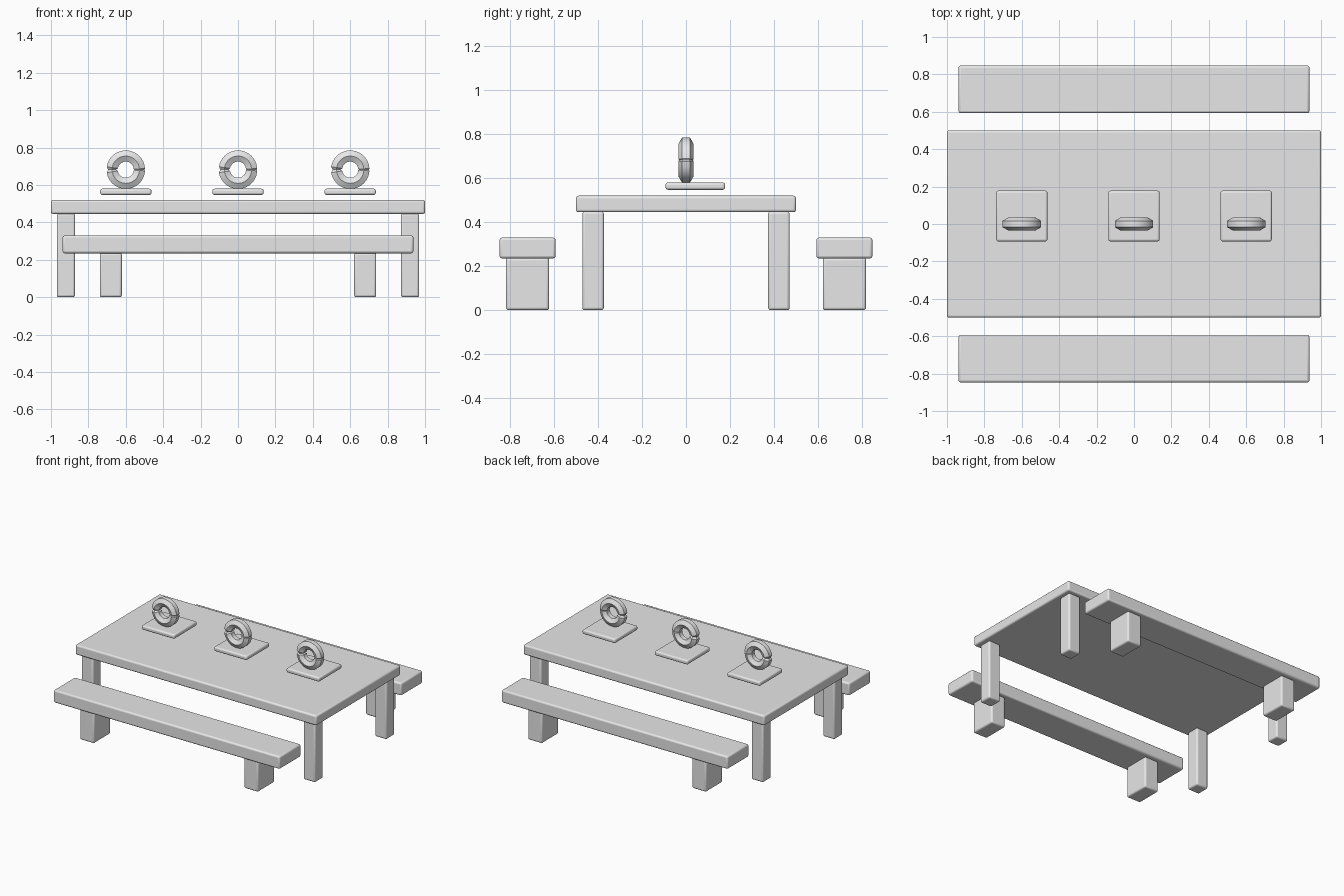
import bpy, bmesh, math

if "Cube" in bpy.data.objects:
    bpy.data.objects.remove(bpy.data.objects["Cube"])

grey = bpy.data.materials.new("plain grey")
grey.diffuse_color = (0.8, 0.8, 0.8, 1)
grey.use_nodes = True
grey.node_tree.nodes["Principled BSDF"].inputs["Base Color"].default_value = grey.diffuse_color


def finish(name, bm):
    bmesh.ops.recalc_face_normals(bm, faces=bm.faces)
    mesh = bpy.data.meshes.new(name)
    bm.to_mesh(mesh)
    bm.free()
    mesh.materials.append(grey)
    obj = bpy.data.objects.new(name, mesh)
    bpy.context.collection.objects.link(obj)
    bpy.ops.object.select_all(action='DESELECT')
    obj.select_set(True)
    bpy.context.view_layer.objects.active = obj
    bpy.ops.object.shade_smooth_by_angle(angle=math.radians(35))
    return obj


def box(name, x, y, z, bevel=0.012):
    """Bevelled box from (min, max) ranges."""
    bm = bmesh.new()
    bmesh.ops.create_cube(bm, size=1)
    for v in bm.verts:
        v.co = [(r[0] + r[1]) / 2 + c * (r[1] - r[0]) for c, r in zip(v.co, (x, y, z))]
    obj = finish(name, bm)
    mod = obj.modifiers.new("soft edges", 'BEVEL')
    mod.width, mod.segments = bevel, 3
    return obj


def around(c, half):
    return (c - half, c + half)


def ring(name, cx, cz, major=0.073, minor=0.0347, steps=40, sides=6):
    """Upright six-sided ring with a crease on its left and a fine nick on its right."""
    bm = bmesh.new()
    loops = []
    for i in range(steps):
        a = 2 * math.pi * i / steps
        s = {0: 0.88, steps // 2: 0.7}.get(i, 1.0)
        # Neighbours are drawn in to keep the creases narrow
        if i in (1, steps - 1):
            a *= 1 if i > 1 else 0.4
        if i == steps - 1:
            a = 2 * math.pi - 0.4 * 2 * math.pi / steps
        loop = []
        for j in range(sides):
            b = 2 * math.pi * (j + 0.5) / sides
            r = major + s * minor * math.cos(b)
            loop.append(bm.verts.new((cx + r * math.cos(a), s * minor * math.sin(b),
                                      cz + r * math.sin(a))))
        loops.append(loop)
    for i in range(steps):
        p, q = loops[i], loops[(i + 1) % steps]
        for j in range(sides):
            k = (j + 1) % sides
            bm.faces.new((p[j], p[k], q[k], q[j]))
    return finish(name, bm)


# Table
box("table_top", (-1, 1), (-0.5, 0.5), (0.445, 0.52))
for sx in (-1, 1):
    for sy in (-1, 1):
        box("table_leg", around(sx * 0.92, 0.049), around(sy * 0.422, 0.049), (0, 0.448))

# Benches
for sy in (-1, 1):
    box("bench_seat", (-0.938, 0.938), around(sy * 0.72, 0.127), (0.235, 0.33))
    for sx in (-1, 1):
        box("bench_leg", around(sx * 0.68, 0.059), around(sy * 0.72, 0.098), (0, 0.238))

# Plates with a ring standing on each
for cx in (-0.6, 0, 0.6):
    box("plate", around(cx, 0.137), (-0.093, 0.178), (0.547, 0.58), 0.011)
    ring("ring", cx, 0.682)
